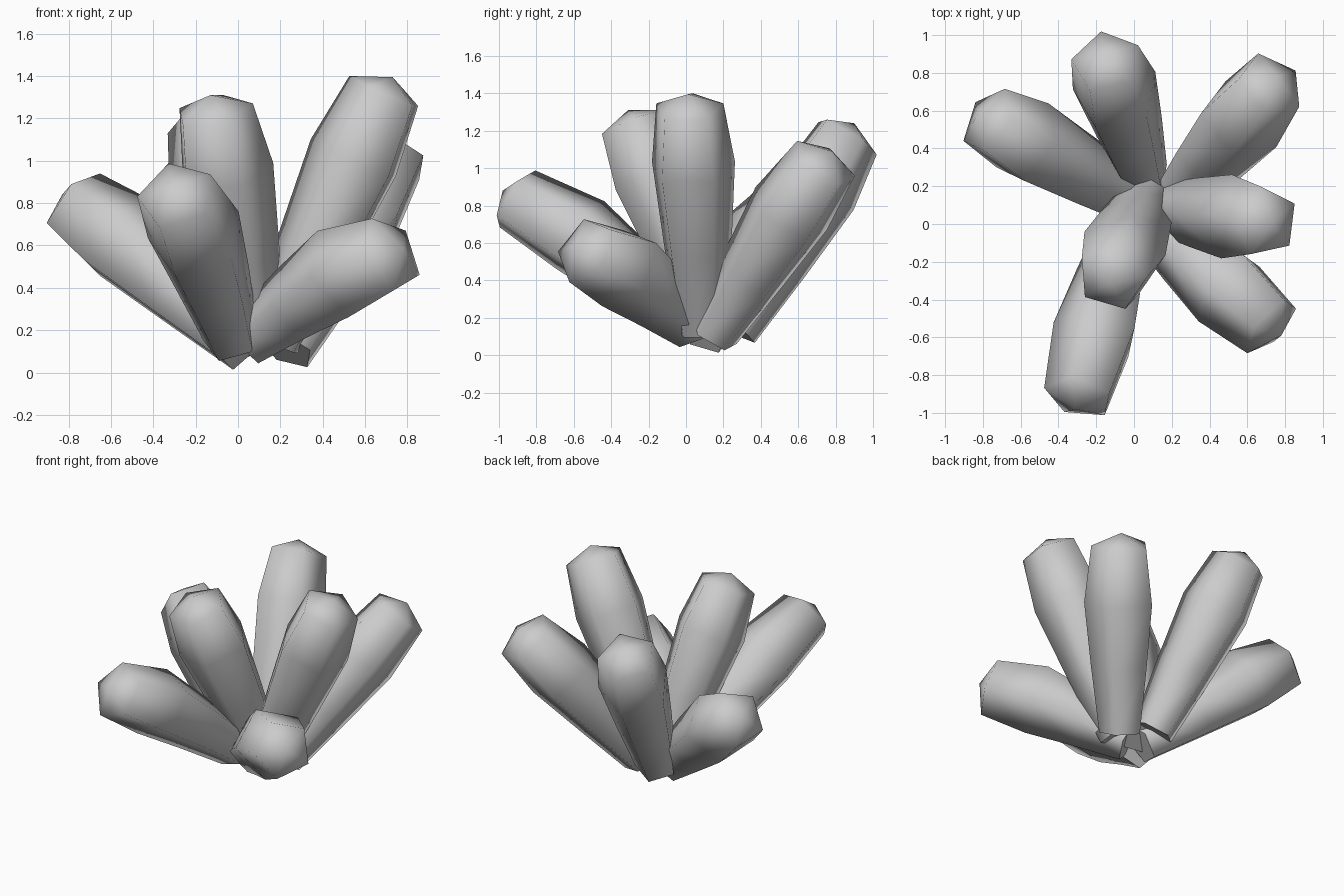
import bpy
from math import cos, sin, tau, radians
from mathutils import Vector

if "Cube" in bpy.data.objects:
    bpy.data.objects.remove(bpy.data.objects["Cube"])

SIDES = 5


def crystal(name, base, tip, bend, roll, belly=0.69):
    """Five-sided shard: narrow foot, swollen middle, blunt pointed end."""
    base, tip = Vector(base), Vector(tip)
    mid = base.lerp(tip, belly) + Vector((0, 0, bend))
    axis = (tip - base).normalized()
    head = (tip - base.lerp(mid, 0.7)).normalized()
    low = base.lerp(mid, 0.5) + Vector((0, 0, bend * 0.2))
    foot = (low - base).normalized()
    # centre, direction and radius of each ring
    rings = [(base, foot, 0.14), (low, axis, 0.192),
             (mid, axis, 0.235), (tip - head * 0.08, head, 0.19)]
    verts, faces = [], []
    for c, d, r in rings:
        side = d.cross(Vector((0, 0, 1))).normalized()
        up = side.cross(d)
        for i in range(SIDES):
            a = tau * i / SIDES + radians(roll)
            verts.append(c + r * (sin(a) * side + cos(a) * up))
    for k in range(len(rings) - 1):
        for i in range(SIDES):
            j = (i + 1) % SIDES
            p, q = k * SIDES, (k + 1) * SIDES
            faces.append((p + i, q + i, q + j, p + j))
    # pointed end and flat foot
    verts.append(tip)
    last = (len(rings) - 1) * SIDES
    for i in range(SIDES):
        faces.append((last + i, len(verts) - 1, last + (i + 1) % SIDES))
    faces.append(tuple(range(SIDES)))
    me = bpy.data.meshes.new(name)
    me.from_pydata(verts, [], faces)
    me.polygons.foreach_set("use_smooth", [True] * len(me.polygons))
    me.polygons[len(me.polygons) - 1].use_smooth = False
    ob = bpy.data.objects.new(name, me)
    bpy.context.collection.objects.link(ob)


# foot, tip, upward bow, roll in degrees
crystal("crystal_back_left", (0.03, 0.10, 0.12), (-0.83, 0.58, 0.84), 0.02, 20)
crystal("crystal_back", (0.05, 0.25, 0.14), (-0.16, 0.90, 1.24), 0.0, 29)
crystal("crystal_back_right", (0.23, 0.15, 0.11), (0.76, 0.78, 1.09), 0.02, 20, 0.64)
crystal("crystal_right", (0.17, 0.08, 0.14), (0.73, 0.01, 1.395), 0.0, 0)
crystal("crystal_front_right", (0.07, 0.04, 0.16), (0.78, -0.59, 0.59), 0.05, 20, 0.6)
crystal("crystal_center", (0.08, 0.15, 0.14), (-0.13, -0.31, 1.31), 0.0, 9)
crystal("crystal_front", (-0.03, 0.02, 0.16), (-0.31, -0.98, 0.88), 0.05, 20, 0.6)
